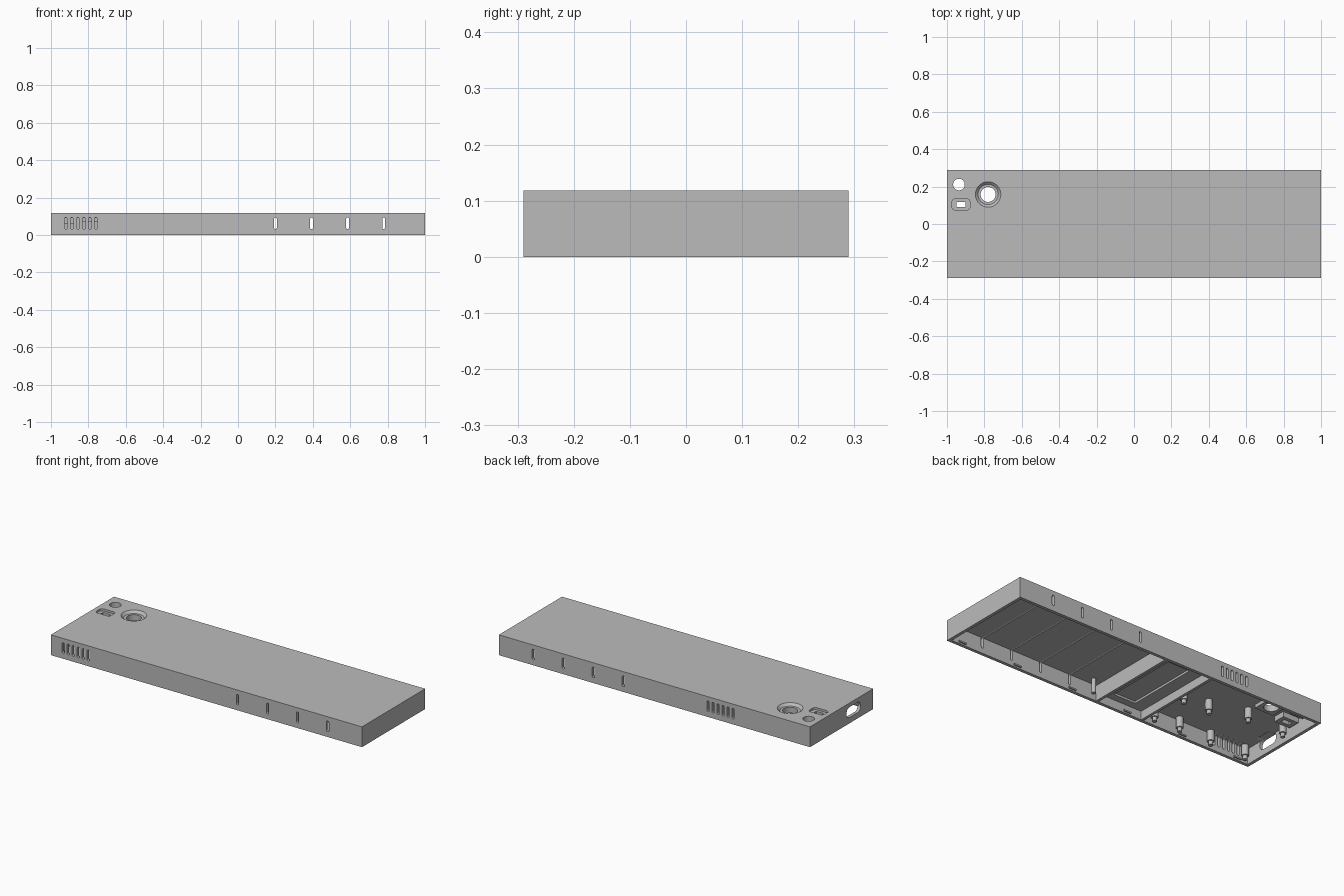
import bpy, bmesh, math
from mathutils import Matrix, Vector

if "Cube" in bpy.data.objects:
    bpy.data.objects.remove(bpy.data.objects["Cube"])

L, W, H = 2.0, 0.58, 0.118      # outer size
WALL, CEIL = 0.018, 0.09        # wall thickness, underside of the top panel
IN_Y = W / 2 - WALL

gray = bpy.data.materials.new("plain gray")
gray.use_nodes = True
gray.diffuse_color = (0.5, 0.5, 0.5, 1)
gray.node_tree.nodes["Principled BSDF"].inputs["Base Color"].default_value = (0.5, 0.5, 0.5, 1)


def finish(name, bm, helper=False):
    bmesh.ops.recalc_face_normals(bm, faces=bm.faces)
    mesh = bpy.data.meshes.new(name)
    bm.to_mesh(mesh)
    bm.free()
    mesh.materials.append(gray)
    ob = bpy.data.objects.new(name, mesh)
    bpy.context.scene.collection.objects.link(ob)
    if helper:
        ob.hide_render = True
        ob.hide_viewport = True
        ob.display_type = 'WIRE'
    return ob


def box(bm, x0, x1, y0, y1, z0, z1):
    size = Matrix.Diagonal((x1 - x0, y1 - y0, z1 - z0, 1))
    mid = Matrix.Translation(((x0 + x1) / 2, (y0 + y1) / 2, (z0 + z1) / 2))
    bmesh.ops.create_cube(bm, size=1, matrix=mid @ size)


def tube(bm, x, y, z0, z1, r0, r1=None, sides=32):
    bmesh.ops.create_cone(bm, cap_ends=True, segments=sides, radius1=r0,
                          radius2=r0 if r1 is None else r1, depth=z1 - z0,
                          matrix=Matrix.Translation((x, y, (z0 + z1) / 2)))


def rounded(bm, w, h, r, depth, matrix, n=6):
    """Rounded rectangle in XY, extruded along Z and centred, then placed."""
    pts = []
    for i, (sx, sy) in enumerate(((1, 1), (-1, 1), (-1, -1), (1, -1))):
        for k in range(n + 1):
            a = math.pi / 2 * (i + k / n)
            pts.append((sx * (w / 2 - r) + r * math.cos(a),
                        sy * (h / 2 - r) + r * math.sin(a)))
    face = bm.faces.new([bm.verts.new(matrix @ Vector((x, y, -depth / 2))) for x, y in pts])
    out = bmesh.ops.extrude_face_region(bm, geom=[face])
    move = matrix.to_3x3() @ Vector((0, 0, depth))
    bmesh.ops.translate(bm, vec=move, verts=[v for v in out["geom"]
                                             if isinstance(v, bmesh.types.BMVert)])


def cut(ob, *cutters):
    for c in cutters:
        mod = ob.modifiers.new(c.name, 'BOOLEAN')
        mod.operation = 'DIFFERENCE'
        mod.solver = 'EXACT'
        mod.object = c


KNOB = (-0.78, 0.158)
BUTTON = (-0.925, 0.104)
LIGHT = (-0.936, 0.211)

# Cavity and shallow recesses in the top
bm = bmesh.new()
box(bm, -L / 2 + WALL, L / 2 - WALL, -IN_Y, IN_Y, -0.05, CEIL)
tube(bm, *KNOB, 0.104, 0.12, 0.054, 0.07, 48)
rounded(bm, 0.096, 0.06, 0.018, 0.03, Matrix.Translation((*BUTTON, 0.121)))
cavity = finish("cavity_cutter", bm, True)

# Openings through the top
bm = bmesh.new()
tube(bm, *KNOB, 0.0, 0.2, 0.04, sides=48)
tube(bm, *LIGHT, 0.0, 0.2, 0.031)
rounded(bm, 0.05, 0.027, 0.003, 0.2, Matrix.Translation((*BUTTON, 0.1)))
top_holes = finish("top_hole_cutter", bm, True)

# Vent slots in the long walls and the port in the end wall
bm = bmesh.new()
upright = Matrix.Rotation(math.pi / 2, 4, 'X')


def slot(x, y, depth):
    rounded(bm, 0.015, 0.062, 0.0074, depth, Matrix.Translation((x, y, 0.062)) @ upright)


for i in range(4):
    slot(0.2 + 0.193 * i, 0, 1)
for i in range(6):
    slot(-0.92 + 0.032 * i, -W / 2, 0.1)
    slot(-0.505 + 0.032 * i, W / 2, 0.1)
end_turn = Matrix.Rotation(math.pi / 2, 4, 'Z') @ upright
rounded(bm, 0.13, 0.06, 0.029, 0.1, Matrix.Translation((-L / 2, -0.11, 0.064)) @ end_turn)
side_holes = finish("side_hole_cutter", bm, True)

# Shell
bm = bmesh.new()
box(bm, -L / 2, L / 2, -W / 2, W / 2, 0, H)
cut(finish("case_shell", bm), cavity, top_holes, side_holes)

# Bosses beneath the top openings
for name, (x, y), hx, hy, z in (("knob_boss", KNOB, 0.06, 0.06, 0.07),
                                ("button_boss", BUTTON, 0.05, 0.035, 0.06),
                                ("light_boss", LIGHT, 0.042, 0.042, 0.07)):
    bm = bmesh.new()
    box(bm, x - hx, x + hx, y - hy, y + hy, z, CEIL + 0.002)
    cut(finish(name, bm), top_holes)

# Cross ribs
for name, x in (("middle_rib", 0.015), ("rear_rib", -0.284)):
    bm = bmesh.new()
    box(bm, x - 0.008, x + 0.008, -IN_Y - 0.002, IN_Y + 0.002, 0.001, CEIL + 0.002)
    finish(name, bm)

# Thick panel between the ribs, with a shallow rectangular recess
bm = bmesh.new()
box(bm, -0.2, -0.06, -0.23, 0.2, 0.0, 0.062)
recess = finish("recess_cutter", bm, True)
bm = bmesh.new()
box(bm, -0.278, 0.01, -IN_Y - 0.002, IN_Y + 0.002, 0.05, CEIL + 0.002)
cut(finish("thick_panel", bm), recess)

# Board standoffs with locating pins
spots = [(x, y) for x in (-0.347, -0.513) for y in (-0.25, -0.018)]
spots += [(x, y) for x in (-0.722, -0.95) for y in (-0.253, 0.045)]
for i, (x, y) in enumerate(spots):
    bm = bmesh.new()
    tube(bm, x, y, 0.03, CEIL + 0.002, 0.019, sides=24)
    tube(bm, x, y, 0.008, 0.031, 0.012, sides=24)
    finish(f"standoff_{i + 1}", bm)
bm = bmesh.new()
tube(bm, 0.075, -0.23, 0.008, CEIL + 0.002, 0.012, sides=24)
finish("small_post", bm)

# Snap bumps along the inner long walls
bm = bmesh.new()
for i in range(6):
    x = 0.913 - 0.365 * i
    for s in (-1, 1):
        y0, y1 = sorted((s * (IN_Y + 0.002), s * (IN_Y - 0.008)))
        box(bm, x - 0.024, x + 0.024, y0, y1, 0.008, 0.016)
finish("snap_bumps", bm)

# Smooth the round parts while keeping edges sharp
bpy.ops.object.select_all(action='DESELECT')
for ob in bpy.context.scene.objects:
    if ob.name.startswith(("standoff", "small_post")):
        ob.select_set(True)
        bpy.context.view_layer.objects.active = ob
bpy.ops.object.shade_smooth_by_angle()
